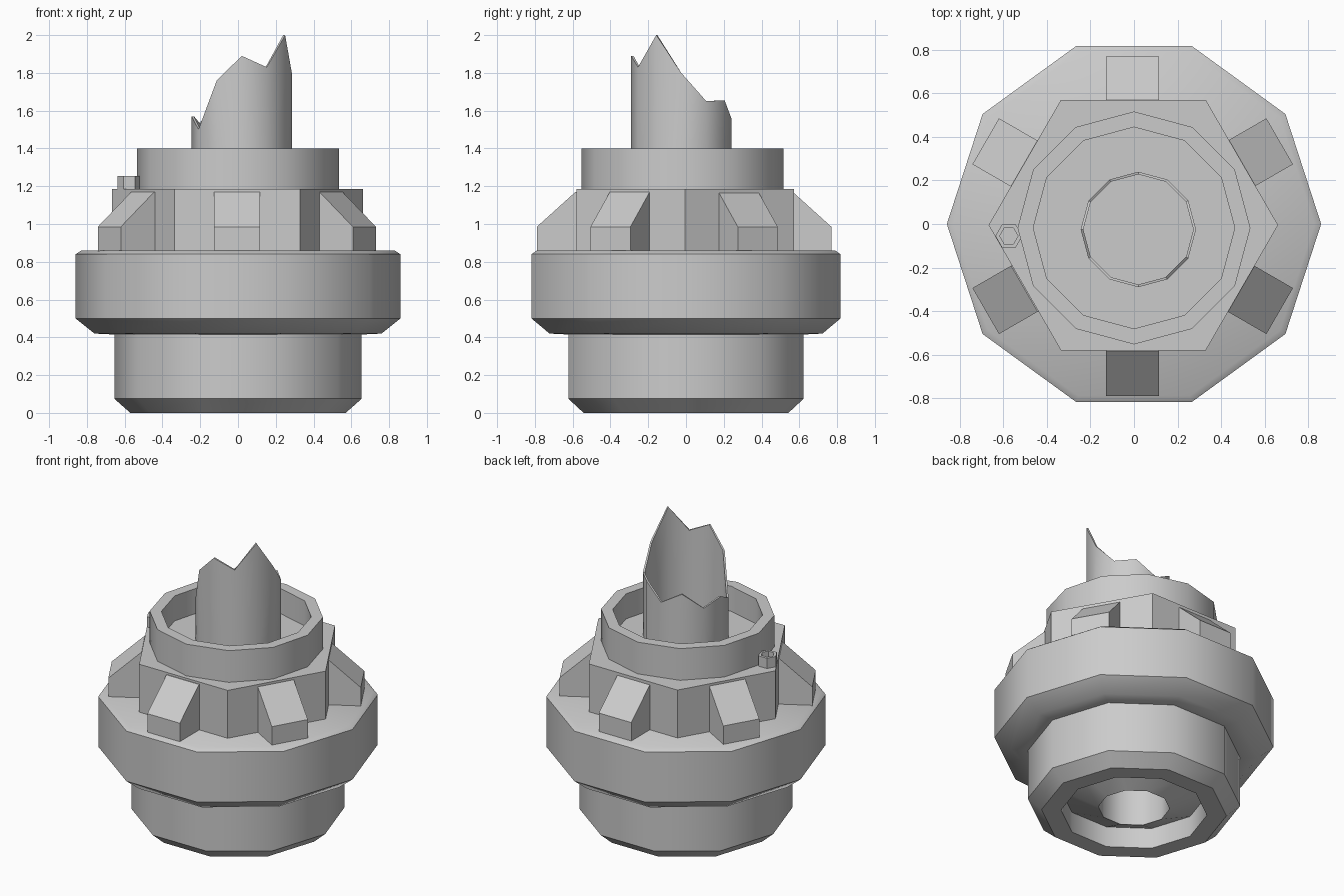
import bpy, bmesh
from math import sin, cos, pi, radians
from mathutils import Matrix, Vector

if "Cube" in bpy.data.objects:
    bpy.data.objects.remove(bpy.data.objects["Cube"])

grey = bpy.data.materials.new("plain grey")
grey.use_nodes = True
colour = (0.6, 0.6, 0.6, 1)
grey.diffuse_color = colour
grey.node_tree.nodes["Principled BSDF"].inputs["Base Color"].default_value = colour


def finish(name, bm, location=(0, 0, 0)):
    bmesh.ops.recalc_face_normals(bm, faces=bm.faces)
    mesh = bpy.data.meshes.new(name)
    bm.to_mesh(mesh)
    bm.free()
    obj = bpy.data.objects.new(name, mesh)
    obj.location = location
    mesh.materials.append(grey)
    bpy.context.collection.objects.link(obj)
    bpy.ops.object.select_all(action='DESELECT')
    obj.select_set(True)
    bpy.context.view_layer.objects.active = obj
    bpy.ops.object.shade_smooth_by_angle(angle=radians(38))
    return obj


def ring(bm, radius, z, sides):
    """Ring of vertices; z is one height or a list with one per corner."""
    heights = z if isinstance(z, list) else [z] * sides
    return [bm.verts.new((radius * cos(2 * pi * i / sides),
                          radius * sin(2 * pi * i / sides), h))
            for i, h in enumerate(heights)]


def lathe(name, profile, sides, location=(0, 0, 0), cap_start=False, cap_end=False, closed=False):
    bm = bmesh.new()
    rings = [ring(bm, r, z, sides) for r, z in profile]
    pairs = list(zip(rings, rings[1:]))
    if closed:
        pairs.append((rings[-1], rings[0]))
    for a, b in pairs:
        for i in range(sides):
            j = (i + 1) % sides
            bm.faces.new((a[i], a[j], b[j], b[i]))
    if cap_start:
        bm.faces.new(rings[0])
    if cap_end:
        bm.faces.new(rings[-1])
    return finish(name, bm, location)


# Ten-sided base with a recessed, coned underside and a central bore
lathe("base", [(0.22, 0.45), (0.22, 0.035), (0.45, 0.14), (0.45, 0), (0.57, 0),
               (0.655, 0.075), (0.655, 0.415), (0.76, 0.42), (0.86, 0.5),
               (0.86, 0.84), (0.83, 0.86)], 10, cap_start=True, cap_end=True)

# Six-sided collar
lathe("hex_collar", [(0.665, 0.85), (0.665, 1.185)], 6, (-0.003, -0.005, 0),
      cap_start=True, cap_end=True)

# Wedge buttresses, one against each collar face
for k in range(6):
    bm = bmesh.new()
    outline = [(0.54, 0.85), (0.78, 0.85), (0.78, 0.985), (0.575, 1.17), (0.54, 1.17)]
    side = bm.faces.new([bm.verts.new((r, -0.122, z)) for r, z in outline])
    extruded = bmesh.ops.extrude_face_region(bm, geom=[side])["geom"]
    moved = [v for v in extruded if isinstance(v, bmesh.types.BMVert)]
    bmesh.ops.translate(bm, verts=moved, vec=Vector((0, 0.244, 0)))
    bm.transform(Matrix.Rotation(radians(30 + 60 * k), 4, 'Z'))
    finish(f"buttress_{k + 1}", bm, (-0.006, -0.01, 0))

# Open cup on the collar
lathe("upper_cup", [(0.535, 1.18), (0.535, 1.4), (0.463, 1.4), (0.463, 1.23)], 12,
      (0, -0.018, 0), cap_start=True, cap_end=True)

# Thin broken tube with a jagged rim
rim = [1.8, 1.65, 1.655, 1.56, 1.635, 1.53, 1.57, 1.5, 1.76, 1.89, 1.83, 2.0]
lathe("broken_tube", [(0.253, 1.22), (0.265, 1.22), (0.265, rim), (0.253, rim)], 12,
      (0.02, -0.025, 0), closed=True)

# Small nut on the collar
lathe("nut", [(0.062, 1.18), (0.062, 1.255), (0.042, 1.255), (0.042, 1.2)], 6,
      (-0.575, -0.055, 0), cap_start=True, cap_end=True)
